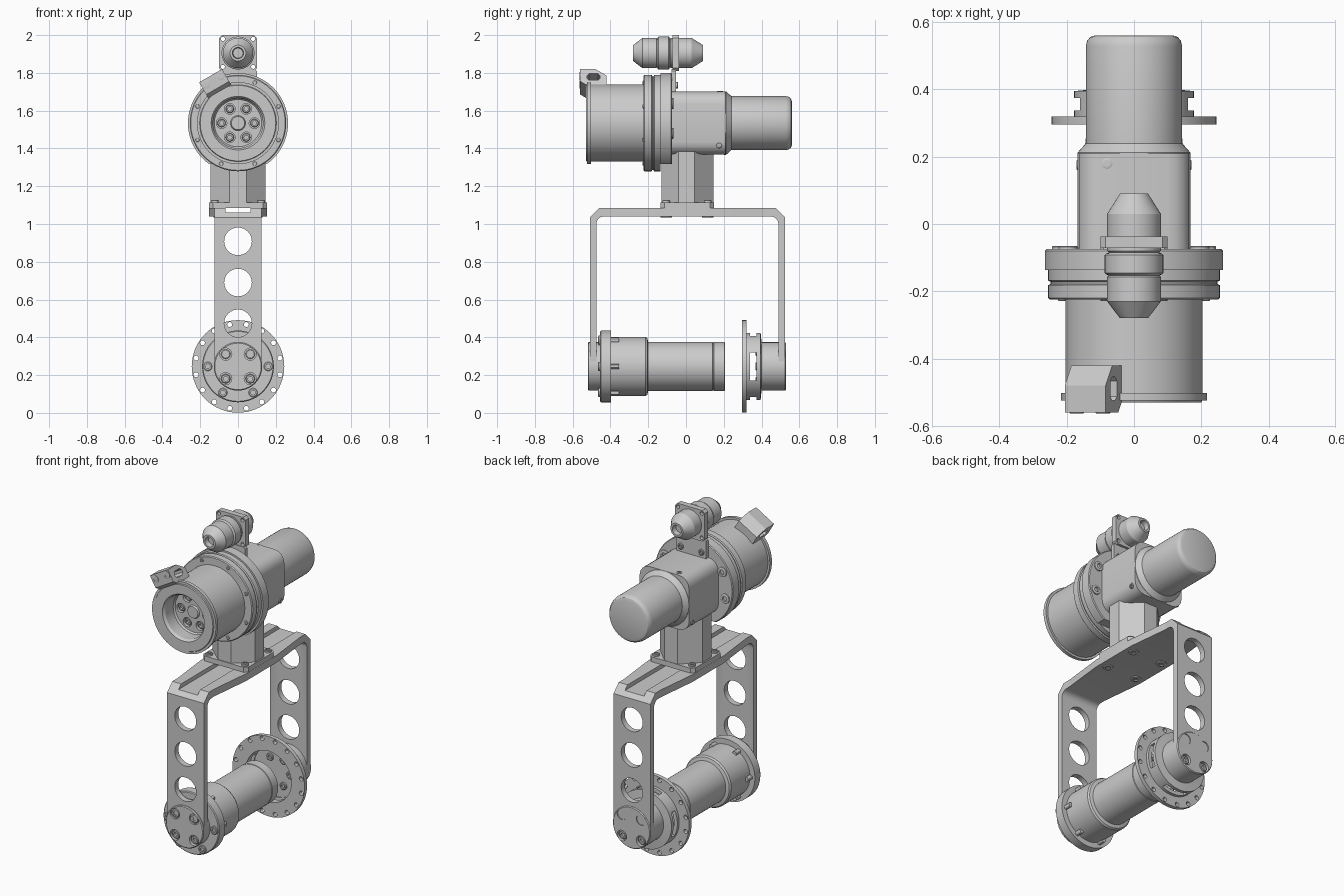
import bpy, bmesh, math
from mathutils import Matrix, Vector

if "Cube" in bpy.data.objects:
    bpy.data.objects.remove(bpy.data.objects["Cube"])

ZU, ZL = 1.534, 0.246          # heights of upper and lower axes
YC = 0.0075                    # yoke centre
PI = math.pi

def finish(name, bm, loc=(0, 0, 0), rot=(0, 0, 0)):
    bmesh.ops.remove_doubles(bm, verts=bm.verts, dist=1e-5)
    bmesh.ops.recalc_face_normals(bm, faces=bm.faces)
    me = bpy.data.meshes.new(name)
    bm.to_mesh(me)
    bm.free()
    ob = bpy.data.objects.new(name, me)
    bpy.context.collection.objects.link(ob)
    ob.location, ob.rotation_euler = loc, rot
    return ob

def lathe(name, prof, loc=(0, 0, 0), rot=(0, 0, 0), segs=56):
    """Spin (radius, y) points around the y axis."""
    bm = bmesh.new()
    vs = [bm.verts.new((r, y, 0)) for r, y in prof]
    es = [bm.edges.new(p) for p in zip(vs, vs[1:])]
    bmesh.ops.spin(bm, geom=vs + es, cent=(0, 0, 0), axis=(0, 1, 0), angle=2 * PI, steps=segs)
    return finish(name, bm, loc, rot)

def prism(name, pts, axis, a, b, loc=(0, 0, 0), rot=(0, 0, 0)):
    """Extrude a 2D outline along an axis from a to b."""
    put = {'x': lambda p, t: (t, p[0], p[1]), 'y': lambda p, t: (p[0], t, p[1]),
           'z': lambda p, t: (p[0], p[1], t)}[axis]
    bm = bmesh.new()
    f = bm.faces.new([bm.verts.new(put(p, a)) for p in pts])
    ex = bmesh.ops.extrude_face_region(bm, geom=[f])
    vs = [g for g in ex['geom'] if isinstance(g, bmesh.types.BMVert)]
    bmesh.ops.translate(bm, verts=vs, vec=Vector(put((0, 0), b - a)))
    return finish(name, bm, loc, rot)

def rect(u0, u1, v0, v1, c=0.0):
    if not c:
        return [(u0, v0), (u1, v0), (u1, v1), (u0, v1)]
    return [(u0 + c, v0), (u1 - c, v0), (u1, v0 + c), (u1, v1 - c),
            (u1 - c, v1), (u0 + c, v1), (u0, v1 - c), (u0, v0 + c)]

def pegs(centres, r, depth, axis='y', segs=24):
    """Set of cylinders used as one cutter."""
    bm = bmesh.new()
    turn = Matrix.Rotation(PI / 2, 4, 'X') if axis == 'y' else Matrix()
    for c in centres:
        bmesh.ops.create_cone(bm, cap_ends=True, segments=segs, radius1=r, radius2=r,
                              depth=depth, matrix=Matrix.Translation(c) @ turn)
    return finish('cutter', bm)

def cut(ob, cutter):
    m = ob.modifiers.new('cut', 'BOOLEAN')
    m.operation, m.object, m.solver = 'DIFFERENCE', cutter, 'EXACT'
    bpy.context.view_layer.update()
    bpy.context.view_layer.objects.active = ob
    bpy.ops.object.modifier_apply(modifier=m.name)
    bpy.data.objects.remove(cutter)

def bolt(name, loc, r=0.026, h=0.012, rot=(0, 0, 0)):
    s = r * 0.5
    lathe(name, [(0, 0), (s, 0), (s, -h), (r * .85, -h), (r, -h * .7), (r, h), (0, h)], loc, rot, 16)

def ring(n, r, y, zc, start=0.0):
    return [(r * math.cos(start + 2 * PI * i / n), y, zc + r * math.sin(start + 2 * PI * i / n))
            for i in range(n)]

BACK, DOWN, UP = (0, 0, PI), (PI / 2, 0, 0), (-PI / 2, 0, 0)

# --- upper drum with front bore ---
drum = lathe('front_drum', [(0, -.44), (.035, -.44), (.04, -.43), (.125, -.43), (.132, -.44), (.132, -.515),
             (.142, -.53), (.2, -.53), (.203, -.524), (.217, -.524), (.217, -.503), (.204, -.503),
             (.204, -.225), (.25, -.225), (.255, -.22), (.255, -.182), (.248, -.178), (.248, -.172),
             (.255, -.168), (.255, -.135), (0, -.135)], (0, 0, ZU), segs=64)
cut(drum, pegs(ring(6, .087, -.43, ZU), .028, .04))
for p in ring(6, .087, -.412, ZU):
    bolt('bore_bolt', p, .022)
for p in ring(8, .232, -.225, ZU, PI / 8):
    bolt('drum_screw', p, .011, .004)

# --- rear mounting plate, flat underneath ---
plate = lathe('mounting_plate', [(0, -.136), (.265, -.136), (.265, -.08), (.26, -.075), (0, -.075)], (0, 0, ZU), segs=64)
cut(plate, prism('cutter', rect(-.4, .4, 1.1, 1.317), 'y', -.3, .1))
for a in (28, -14, 152, 194):
    t = math.radians(a)
    bolt('plate_bolt', (.222 * math.cos(t), -.075, ZU + .222 * math.sin(t)), .029, .01, BACK)

# --- gearbox housing and motor ---
arc = [(sx * .1 + .068 * math.cos(q + k * PI / 8), ZU + sz * .099 + .068 * math.sin(q + k * PI / 8))
       for sx, sz, q in ((1, 1, 0), (-1, 1, PI / 2), (-1, -1, PI), (1, -1, 1.5 * PI)) for k in range(5)]
prism('gearbox_housing', arc, 'y', -.08, .21)
lathe('motor', [(0, .2), (.168, .2), (.168, .212), (.143, .24), (.143, .53), (.139, .545), (.13, .556),
                (.115, .561), (0, .561)], (0, 0, ZU))
bolt('housing_screw', (-.08, .18, ZU + .167), .016, .004, UP)
for s in (-1, 1):
    bolt('side_screw', (s * .163, .175, 1.415), .015, .008, (0, 0, s * PI / 2))

# --- neck column and foot ---
prism('neck', [(.145, -.04), (.145, .045), (.045, .145), (-.045, .145), (-.145, .045), (-.145, -.04),
               (-.045, -.13), (.045, -.13)], 'z', 1.09, 1.42)
prism('neck_foot', rect(-.153, .153, -.135, .148, .02), 'z', 1.084, 1.115)

# --- yoke: side profile with fillets, groove and lightening holes ---
half = [(.517, ZL), (.517, 1.035), (.467, 1.085)]
inner = [(.442 + .04 * math.sin(k * PI / 8), 1.0 + .04 * math.cos(k * PI / 8)) for k in range(5)] + [(.482, ZL)]
side = half + [(-y, z) for y, z in reversed(half)] + [(-y, z) for y, z in reversed(inner)] + inner
yoke = prism('yoke', [(y + YC, z) for y, z in side], 'x', -.125, .125)
cut(yoke, prism('cutter', rect(-.065, .065, 1.06, 1.2), 'y', -.8, .8))
cut(yoke, pegs([(0, 0, z) for z in (.908, .69, .474)], .073, 1.6, segs=40))
for s in (-1, 1):
    prism('yoke_flare', [(s * .12, YC - .46), (s * .154, YC - .15), (s * .154, YC + .15), (s * .12, YC + .46)],
          'z', 1.04, 1.085)
    for y in (-.105, .115):
        bolt('foot_bolt', (s * .122, y, 1.115), .02, .012, UP)
        bolt('yoke_bolt', (s * .1, y, 1.04), .03, .006, DOWN)

# --- lower front barrel ---
lathe('lower_barrel', [(0, -.455), (.185, -.455), (.19, -.45), (.19, -.397), (.157, -.397), (.157, -.215),
      (.15, -.205), (.13, -.2), (.13, .14), (.127, .142), (.127, .146), (.13, .148), (.13, .203), (.126, .207),
      (.105, .207), (.105, .17), (0, .17)], (0, 0, ZL))
front_hub = lathe('front_hub', [(0, -.52), (.123, -.52), (.128, -.515), (.128, -.45), (0, -.45)], (0, 0, ZL))
for p in ring(6, .16, -.455, ZL):
    bolt('flange_bolt', p, .024, .01)
    lathe('flange_stud', [(0, -.4), (.014, -.4), (.014, -.355), (0, -.355)], (p[0], 0, p[2]), segs=12)

# --- lower rear cup with drilled ring and windows ---
cup = lathe('rear_cup', [(0, .53), (.123, .53), (.128, .525), (.128, .40), (.178, .395), (.178, .32), (.245, .32),
            (.245, .296), (.155, .296), (.155, .38), (0, .38)], (0, 0, ZL), segs=64)
cut(cup, pegs(ring(16, .226, .3, ZL, PI / 16), .013, .1))
cut(cup, prism('cutter', rect(.338, .374, ZL - .075, ZL + .075), 'x', -.4, .4))
cut(cup, prism('cutter', rect(-.075, .075, ZL - .4, ZL + .4), 'y', .338, .374))
for p in ring(6, .09, .38, ZL):
    bolt('cup_bolt', p, .022)

# --- countersunk bolts on both hubs ---
for ob, y, rot, d in ((front_hub, -.52, (0, 0, 0), 1), (cup, .53, BACK, -1)):
    spots = [(sx * .065, y, ZL + sz * .065) for sx in (-1, 1) for sz in (-1, 1)]
    cut(ob, pegs(spots, .032, .04))
    for x, _, z in spots:
        bolt('hub_bolt', (x, y + d * .018, z), .025, .012, rot)

# --- top lamp on its bracket plate ---
lathe('lamp', [(0, -.25), (.026, -.25), (.03, -.28), (.042, -.28), (.08, -.23), (.08, -.157), (.075, -.153),
               (.083, -.15), (.087, -.146), (.087, -.092), (.083, -.088), (.075, -.085), (.08, -.08), (.08, .03),
               (.042, .09), (.03, .09), (.026, .06), (0, .06)], (0, 0, 1.905), segs=40)
bracket = prism('lamp_bracket', rect(-.1, .1, 1.81, 2.0, .015), 'y', -.072, -.037)
cut(bracket, pegs([(x, -.05, z) for x in (-.08, .08) for z in (1.832, 1.98)], .011, .1))
prism('bracket_tongue', rect(-.1, .1, 1.69, 1.82, .01), 'y', -.076, -.052)
for s in (-1, 1):
    bolt('tongue_bolt', (s * .07, -.052, 1.735), .018, .01, BACK)

# --- clamp at the drum's front rim, tilted 30 degrees ---
tilt = (0, -PI / 6, 0)
clamp = prism('rim_clamp', [(-.56, .215), (-.56, .29), (-.48, .29), (-.42, .25), (-.42, .195), (-.53, .195)],
              'x', -.07, .07, (0, 0, ZU), tilt)
cut(clamp, prism('cutter', rect(-.525, -.455, .222, .262, .012), 'x', -.2, .2, (0, 0, ZU), tilt))
for s in (-1, 1):
    p = Vector((0, -.56, ZU)) + Matrix.Rotation(-PI / 6, 3, 'Y') @ Vector((s * .045, 0, .262))
    bolt('clamp_bolt', p, .022, .003)

# --- smooth shading with sharp edges kept ---
bpy.ops.object.select_all(action='SELECT')
bpy.context.view_layer.objects.active = yoke
bpy.ops.object.shade_smooth_by_angle(angle=math.radians(30))
